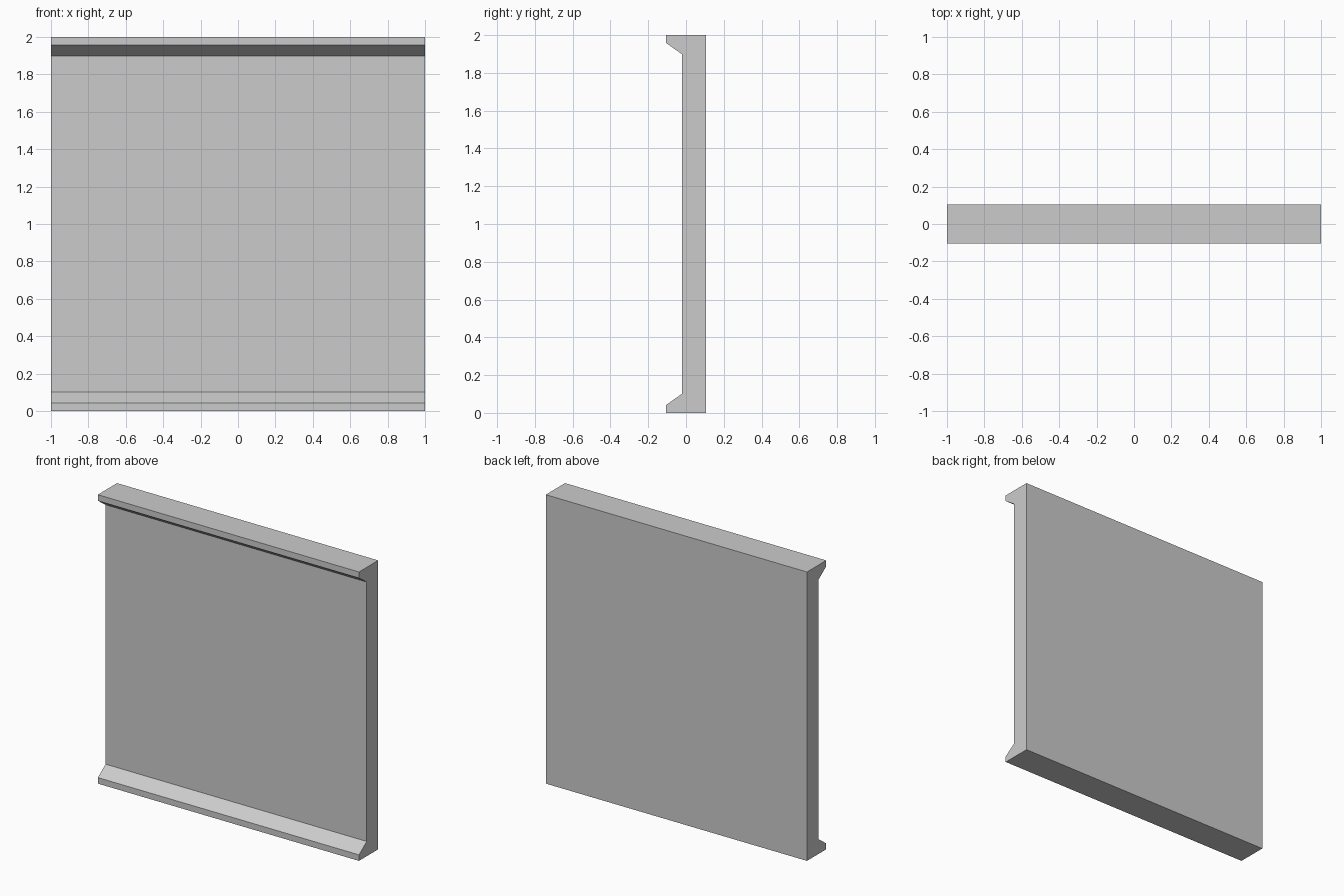
import bpy
import bmesh

cube = bpy.data.objects.get("Cube")
if cube:
    bpy.data.objects.remove(cube, do_unlink=True)

# Plain grey material
grey = bpy.data.materials.new("light grey")
grey.use_nodes = True
colour = (0.6, 0.6, 0.6, 1.0)
grey.diffuse_color = colour
grey.node_tree.nodes["Principled BSDF"].inputs["Base Color"].default_value = colour

# Panel section (y, z): lower half, then mirrored about mid height
HALF_WIDTH, HEIGHT = 1.0, 2.0
lower = [(0.105, 0.0), (-0.105, 0.0), (-0.105, 0.042), (-0.02, 0.102)]
upper = [(y, HEIGHT - z) for y, z in reversed(lower)]

# Extrude the section across the width
bm = bmesh.new()
section = bm.faces.new([bm.verts.new((-HALF_WIDTH, y, z)) for y, z in lower + upper])
swept = bmesh.ops.extrude_face_region(bm, geom=[section], use_keep_orig=True)
moved = [v for v in swept["geom"] if isinstance(v, bmesh.types.BMVert)]
bmesh.ops.translate(bm, verts=moved, vec=(2 * HALF_WIDTH, 0, 0))
bmesh.ops.recalc_face_normals(bm, faces=bm.faces[:])

mesh = bpy.data.meshes.new("wall_panel")
bm.to_mesh(mesh)
bm.free()
mesh.materials.append(grey)
panel = bpy.data.objects.new("wall_panel", mesh)
bpy.context.collection.objects.link(panel)
